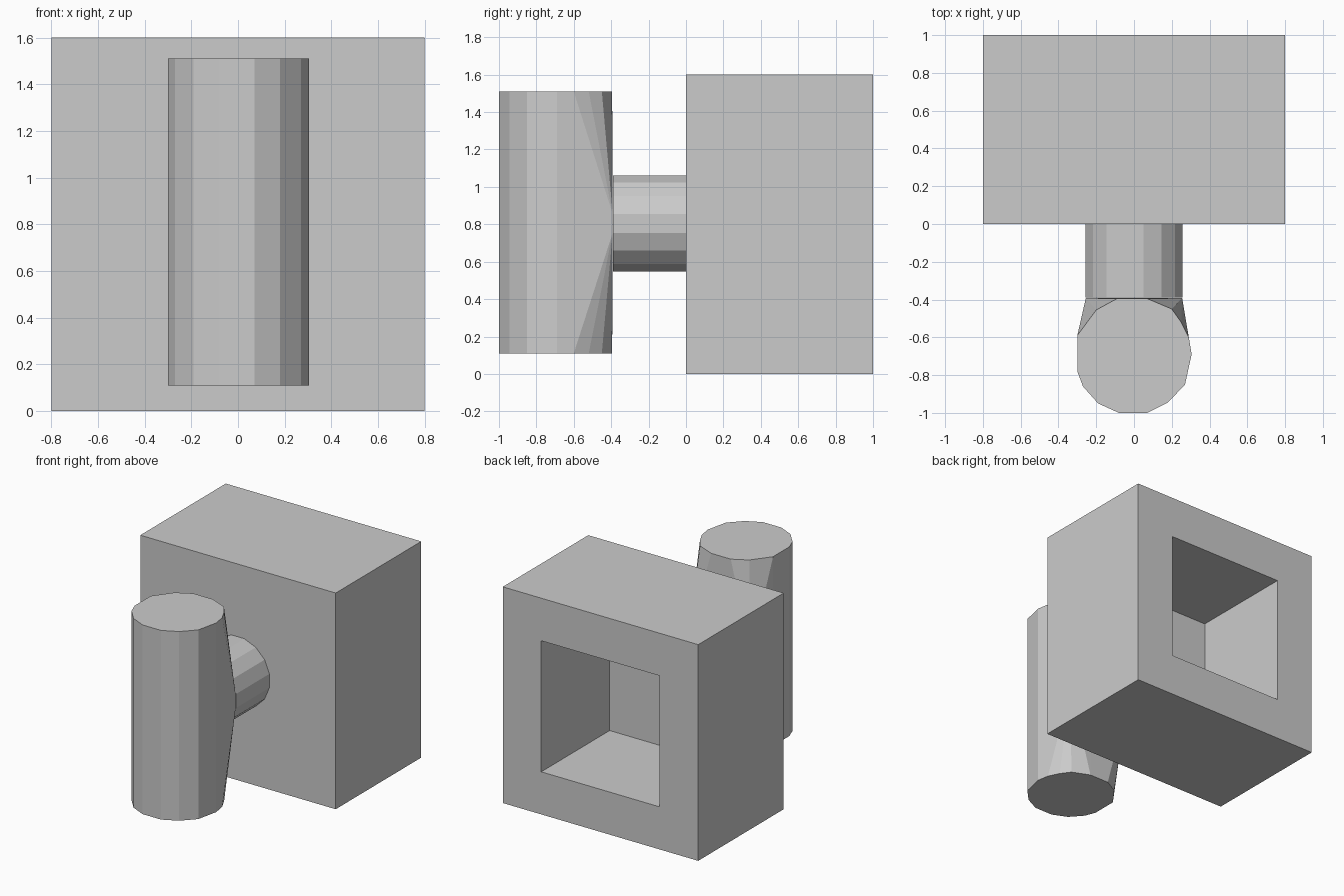
import bpy, bmesh
from math import cos, sin, pi
from mathutils import Vector

if "Cube" in bpy.data.objects:
    bpy.data.objects.remove(bpy.data.objects["Cube"])


def finish(name, bm):
    bmesh.ops.recalc_face_normals(bm, faces=bm.faces[:])
    mesh = bpy.data.meshes.new(name)
    bm.to_mesh(mesh)
    bm.free()
    obj = bpy.data.objects.new(name, mesh)
    bpy.context.collection.objects.link(obj)
    return obj


def ring(y, radius, z, sides=16):
    return [(radius * cos(2 * pi * (i + 0.5) / sides), y,
             z + radius * sin(2 * pi * (i + 0.5) / sides)) for i in range(sides)]


# Housing: block with a square pocket sunk into its back face
bm = bmesh.new()
bmesh.ops.create_cube(bm, size=1)
for v in bm.verts:
    v.co = Vector((v.co.x * 1.6, v.co.y + 0.5, v.co.z * 1.6 + 0.8))
back = max(bm.faces, key=lambda f: f.calc_center_median().y)
bmesh.ops.inset_region(bm, faces=[back], thickness=0.315, use_even_offset=True)
floor = bmesh.ops.extrude_discrete_faces(bm, faces=[back])["faces"][0]
bmesh.ops.translate(bm, verts=floor.verts[:], vec=(0, -0.8, 0))
finish("housing", bm)

# Stem: round bar joining the grip to the housing
bm = bmesh.new()
a = [bm.verts.new(p) for p in ring(-0.39, 0.262, 0.805)]
b = [bm.verts.new(p) for p in ring(0.0, 0.262, 0.805)]
for i in range(len(a)):
    j = (i + 1) % len(a)
    bm.faces.new((a[i], a[j], b[j], b[i]))
bm.faces.new(a)
bm.faces.new(b)
finish("stem", bm)

# Grip: upright faceted bar, flared to meet the end of the stem
profile = [(-.08, -1), (.07, -1), (.18, -.945), (.27, -.85), (.305, -.69),
           (.29, -.6), (.25, -.52), (.2, -.45), (.07, -.395), (-.09, -.395),
           (-.2, -.455), (-.3, -.59), (-.3, -.78), (-.27, -.86), (-.19, -.95)]
bm = bmesh.new()
for z in (0.11, 1.51):
    for x, y in profile:
        bm.verts.new((x, y, z))
for p in ring(-0.392, 0.26, 0.805):
    bm.verts.new(p)
hull = bmesh.ops.convex_hull(bm, input=bm.verts[:])
loose = [v for v in bm.verts if not v.link_faces]
bmesh.ops.delete(bm, geom=loose, context='VERTS')
finish("grip", bm)
